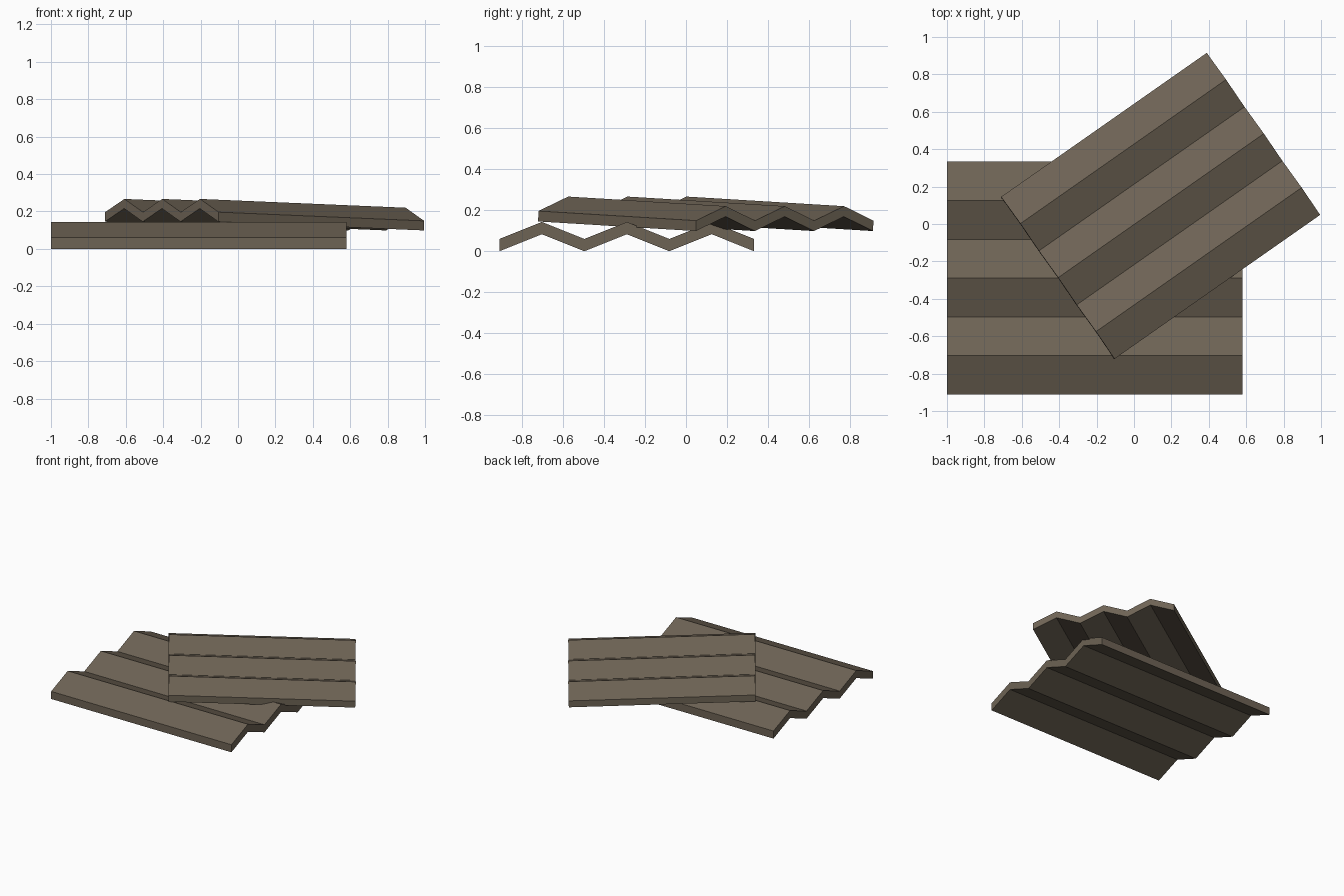
import bpy
import bmesh
import math

if "Cube" in bpy.data.objects:
    bpy.data.objects.remove(bpy.data.objects["Cube"])

# one weathered brown for both sheets
mat = bpy.data.materials.new("weathered brown")
mat.diffuse_color = (0.155, 0.125, 0.09, 1)
mat.use_nodes = True
mat.node_tree.nodes["Principled BSDF"].inputs["Base Color"].default_value = mat.diffuse_color

LENGTH, WIDTH, RISE, THICK, FOLDS = 1.58, 1.244, 0.083, 0.06, 6


def corrugated_sheet(name, location, rotation=(0, 0, 0), scale=1.0):
    """Zigzag profile across y, extruded along x."""
    ys = [-WIDTH / 2 + WIDTH * i / FOLDS for i in range(FOLDS + 1)]
    zs = [RISE * (i % 2) for i in range(FOLDS + 1)]
    bm = bmesh.new()
    rings = []
    for x in (-LENGTH / 2, LENGTH / 2):
        low = [bm.verts.new((x, y, z)) for y, z in zip(ys, zs)]
        high = [bm.verts.new((x, y, z + THICK)) for y, z in zip(ys, zs)]
        rings.append((low, high))
    (l0, h0), (l1, h1) = rings
    for i in range(FOLDS):
        j = i + 1
        bm.faces.new((h0[i], h1[i], h1[j], h0[j]))   # top
        bm.faces.new((l0[i], l0[j], l1[j], l1[i]))   # underside
        bm.faces.new((l0[i], h0[i], h0[j], l0[j]))   # left end
        bm.faces.new((l1[i], l1[j], h1[j], h1[i]))   # right end
    for i in (0, FOLDS):                             # long edges
        bm.faces.new((l0[i], l1[i], h1[i], h0[i]))
    bmesh.ops.recalc_face_normals(bm, faces=bm.faces)
    mesh = bpy.data.meshes.new(name)
    bm.to_mesh(mesh)
    bm.free()
    mesh.materials.append(mat)
    obj = bpy.data.objects.new(name, mesh)
    obj.location = location
    obj.rotation_euler = rotation
    obj.scale = (scale,) * 3
    bpy.context.collection.objects.link(obj)
    return obj


# sheet lying flat on the ground
corrugated_sheet("lower_sheet", (-0.21, -0.289, 0))

# smaller sheet resting on it, turned and slightly tipped
corrugated_sheet("upper_sheet", (0.141, 0.096, 0.122),
                 (0, math.radians(2), math.radians(35)), 0.85)
